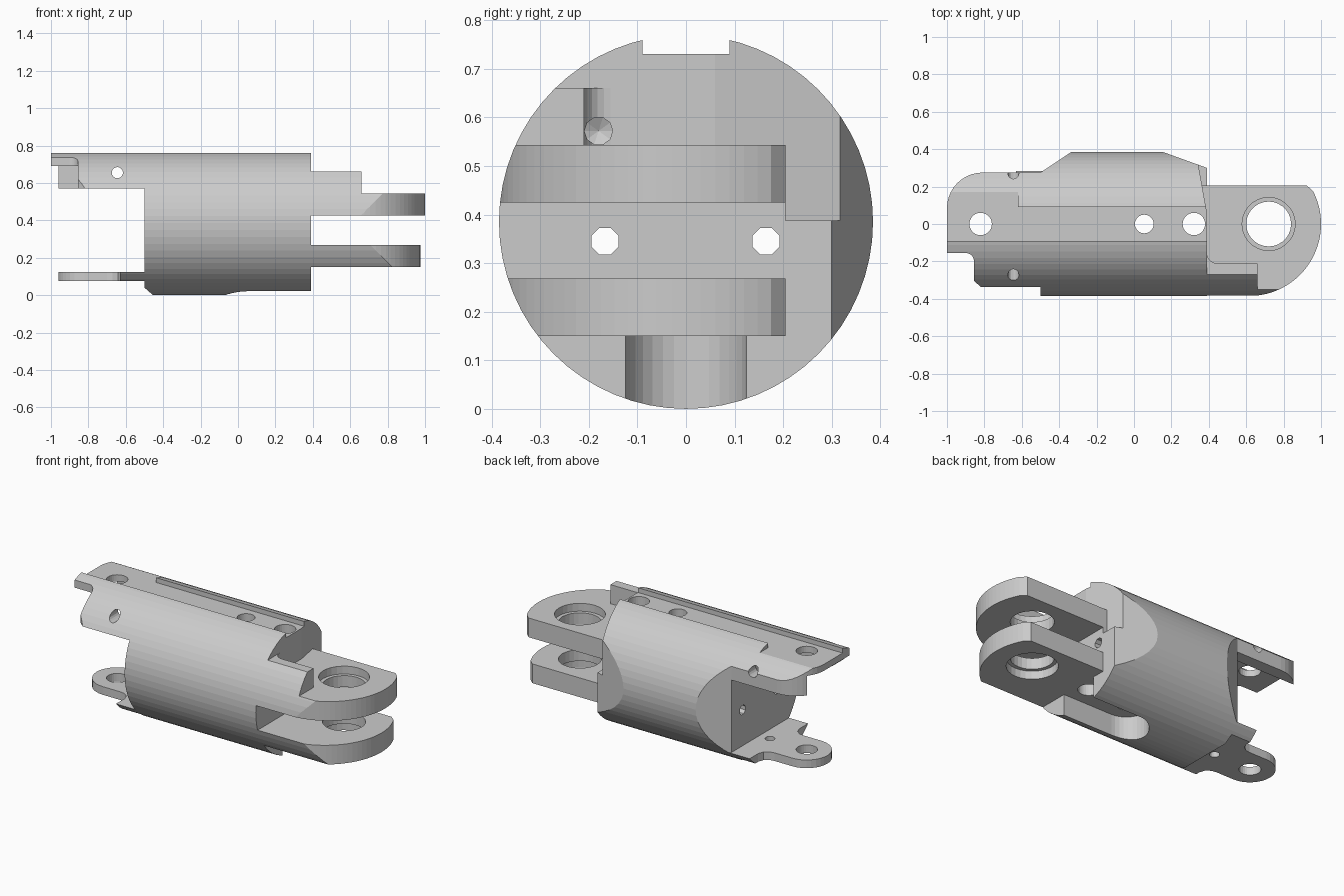
import bpy, bmesh
from math import cos, sin, radians

if "Cube" in bpy.data.objects:
    bpy.data.objects.remove(bpy.data.objects["Cube"])


def arc(cx, cy, r, a0, a1, n):
    """Points along an arc, angles in degrees, both ends included."""
    return [(cx + r * cos(radians(a0 + (a1 - a0) * i / n)),
             cy + r * sin(radians(a0 + (a1 - a0) * i / n))) for i in range(n + 1)]


def circle(cx, cy, r, n=24, turn=0):
    return arc(cx, cy, r, turn, turn + 360, n)[:-1]


def prism(name, pts, lo, hi, axis='z'):
    """Extrude a 2D outline along one axis from lo to hi."""
    place = {'x': lambda a, b, t: (t, a, b),
             'y': lambda a, b, t: (a, t, b),
             'z': lambda a, b, t: (a, b, t)}[axis]
    bm = bmesh.new()
    low = [bm.verts.new(place(a, b, lo)) for a, b in pts]
    top = [bm.verts.new(place(a, b, hi)) for a, b in pts]
    bm.faces.new(low[::-1])
    bm.faces.new(top)
    for i in range(len(pts)):
        j = (i + 1) % len(pts)
        bm.faces.new((low[i], low[j], top[j], top[i]))
    bmesh.ops.recalc_face_normals(bm, faces=bm.faces)
    me = bpy.data.meshes.new(name)
    bm.to_mesh(me)
    bm.free()
    ob = bpy.data.objects.new(name, me)
    bpy.context.collection.objects.link(ob)
    return ob


def combine(target, tool, op):
    """Apply a boolean and remove the tool."""
    mod = target.modifiers.new("bool", 'BOOLEAN')
    mod.operation, mod.object, mod.solver = op, tool, 'EXACT'
    bpy.context.view_layer.objects.active = target
    bpy.ops.object.modifier_apply(modifier=mod.name)
    bpy.data.objects.remove(tool, do_unlink=True)


def box(x0, x1, y0, y1):
    return [(x0, y0), (x1, y0), (x1, y1), (x0, y1)]


# Central body outline, with two oblique cuts on the back
body = prism("clevis_link", [(-.5, -.5), (.39, -.5), (.39, .30), (-.025, .45),
                             (-.2375, .45), (-.5, .275)], -.1, .9)

# Slightly slanted end face beside and above the upper fork arm
slope = lambda y: .39 - .18 * (y - .06)
for y0, z0 in ((.06, .49), (.205, .388)):
    combine(body, prism("slant_cut", [(slope(y0), y0), (.5, y0), (.5, .37),
                                      (slope(.37), .37)], z0, 1), 'DIFFERENCE')


# Fork arms
def arm(name, cx, z0, z1):
    outline = ([(.3, .205), (.3, -.45), (cx, -.45)]
               + arc(cx, 0, .385, -90, 27, 26) + [(cx + .31, .205)])
    return prism(name, outline, z0, z1)


combine(body, arm("upper_arm", .615, .425, .543), 'UNION')
combine(body, arm("lower_arm", .59, .15, .268), 'UNION')

# Filleted shoulder on the upper arm
combine(body, prism("shoulder", [(.3, -.5), (.66, -.5), (.66, -.21)]
                    + arc(.445, -.155, .055, 270, 180, 6) + [(.3, -.155)],
                    .46, .66), 'UNION')

# Upper tongue with rounded back corner and notched front corner
tongue = (arc(-.81, .085, .19, 180, 90, 10) + [(-.4, .275), (-.4, -.5), (-.82, -.5),
          (-.82, -.335), (-.855, -.305)] + arc(-.9, -.2, .045, 0, 90, 5) + [(-1, -.155)])
combine(body, prism("upper_tongue", tongue, .57, .9), 'UNION')

# Lower tongue: wide root with a narrower rounded eye
root_side = [(-.4, .45), (-.63, .45), (-.63, .20), (-.642, .165), (-.67, .145), (-.70, .14)]
eye = root_side + arc(-.82, 0, .14, 90, 270, 16) + [(x, -y) for x, y in root_side[::-1]]
combine(body, prism("lower_tongue", eye, .075, .125), 'UNION')

# Trim everything to the round bar
combine(body, prism("round_bar", circle(0, .385, .385, 64), -1.1, 1.1, 'x'), 'INTERSECT')

# Recesses: top groove, tongue underside, bottom slot, bottom chamfer
combine(body, prism("groove", [(-1.2, -.09), (1.2, -.09), (1.2, .09), (-.62, .09),
                               (-.62, .5), (-1.2, .5)], .73, 1), 'DIFFERENCE')
combine(body, prism("under_channel", box(-1.2, -.5, -.2, .2), .5, .69), 'DIFFERENCE')
combine(body, prism("bottom_slot", arc(.055, 0, .125, 90, 270, 16)
                    + [(1.2, -.125), (1.2, .125)], -.1, .15), 'DIFFERENCE')
combine(body, prism("chamfer", [(-.7, -.1), (-.7, .075), (-.54, .075), (-.34, -.1)],
                    -.5, .5, 'y'), 'DIFFERENCE')

# Vertical holes: x, radius, z range
for x, r, z0, z1 in ((-.82, .06, -.1, 1), (.055, .05, -.1, 1), (.32, .06, -.1, 1),
                     (-.57, .028, -.1, .3), (.72, .12, -.1, 1),
                     (.72, .142, .495, 1), (.72, .142, -.1, .2)):
    combine(body, prism("hole", circle(x, 0, r, 28), z0, z1), 'DIFFERENCE')

# Cross pin hole and lengthwise holes
combine(body, prism("pin_hole", circle(-.645, .655, .03, 16), -.6, .6, 'y'), 'DIFFERENCE')
for y in (-.167, .165):
    combine(body, prism("long_hole", circle(y, .345, .03, 8, 22.5), -1.1, .6, 'x'),
            'DIFFERENCE')

# Blind drilled hole with a conical tip
drill = prism("drill", circle(-.18, .572, .029, 10), .28, .5, 'x')
bm = bmesh.new()
bm.from_mesh(drill.data)
end = next(f for f in bm.faces if f.normal.x < -.9)
tip = bmesh.ops.poke(bm, faces=[end])["verts"][0]
tip.co.x -= .015
bm.to_mesh(drill.data)
bm.free()
combine(body, drill, 'DIFFERENCE')
